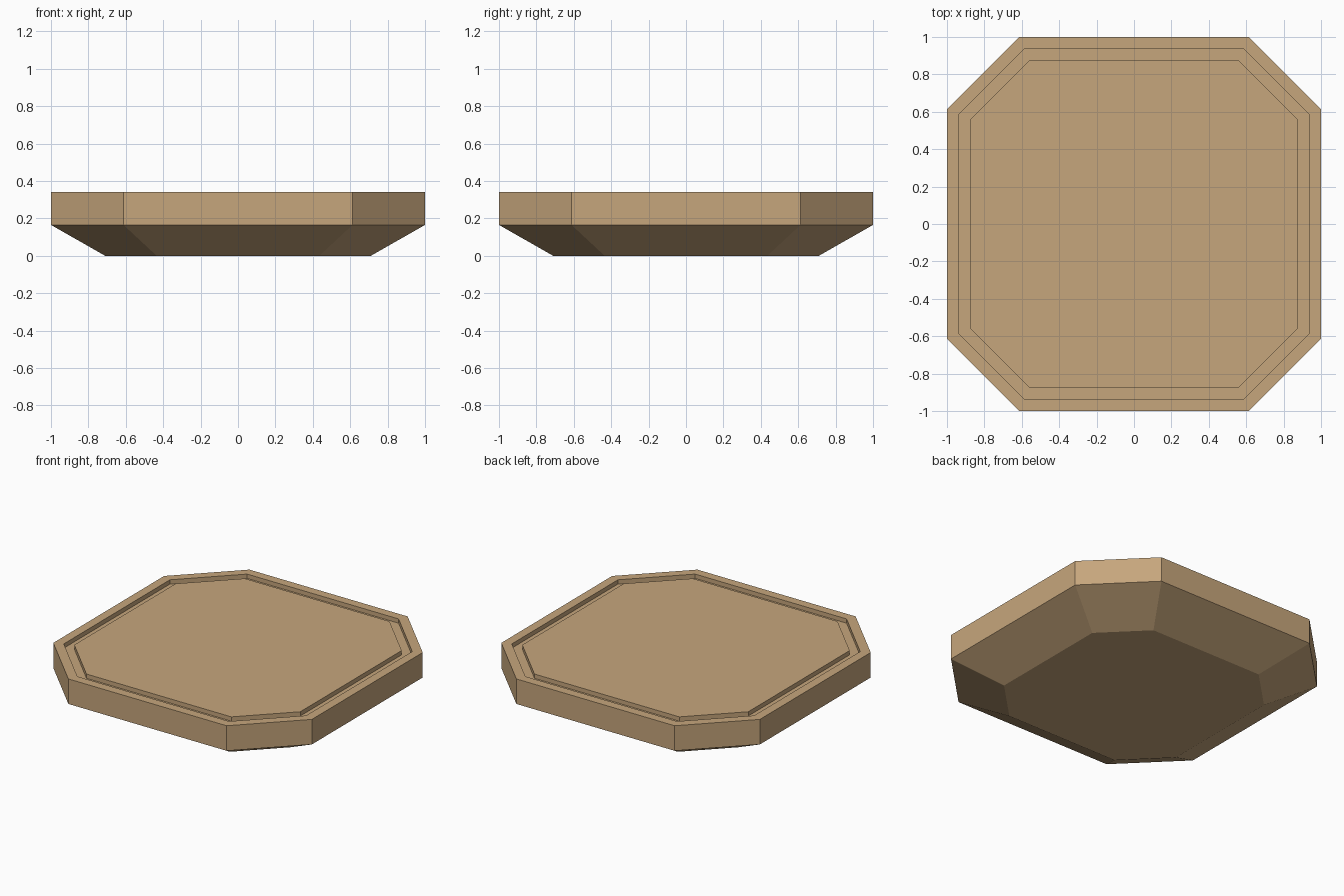
import bpy, bmesh

if "Cube" in bpy.data.objects:
    bpy.data.objects.remove(bpy.data.objects["Cube"])

wood = bpy.data.materials.new("tan")
wood.diffuse_color = (0.565, 0.381, 0.202, 1)
wood.use_nodes = True
wood.node_tree.nodes["Principled BSDF"].inputs["Base Color"].default_value = wood.diffuse_color

# Rings from the underside, around the wall, over the rim and groove:
# (half width, half length of straight side, height)
rings = [
    (0.71, 0.435, 0.0),
    (1.0, 0.612, 0.165),
    (1.0, 0.612, 0.34),
    (0.937, 0.586, 0.34),
    (0.937, 0.586, 0.31),
    (0.874, 0.56, 0.31),
    (0.874, 0.56, 0.34),
]

bm = bmesh.new()


def octagon(a, b, z):
    pts = [(a, -b), (a, b), (b, a), (-b, a), (-a, b), (-a, -b), (-b, -a), (b, -a)]
    return [bm.verts.new((x, y, z)) for x, y in pts]


loops = [octagon(*r) for r in rings]
for lo, hi in zip(loops, loops[1:]):
    for i in range(8):
        j = (i + 1) % 8
        bm.faces.new((lo[i], lo[j], hi[j], hi[i]))

# Base and raised centre panel
bm.faces.new(loops[0][::-1])
bm.faces.new(loops[-1])
bmesh.ops.recalc_face_normals(bm, faces=bm.faces[:])

mesh = bpy.data.meshes.new("octagonal_platform")
bm.to_mesh(mesh)
bm.free()
mesh.materials.append(wood)
obj = bpy.data.objects.new("octagonal_platform", mesh)
bpy.context.collection.objects.link(obj)
